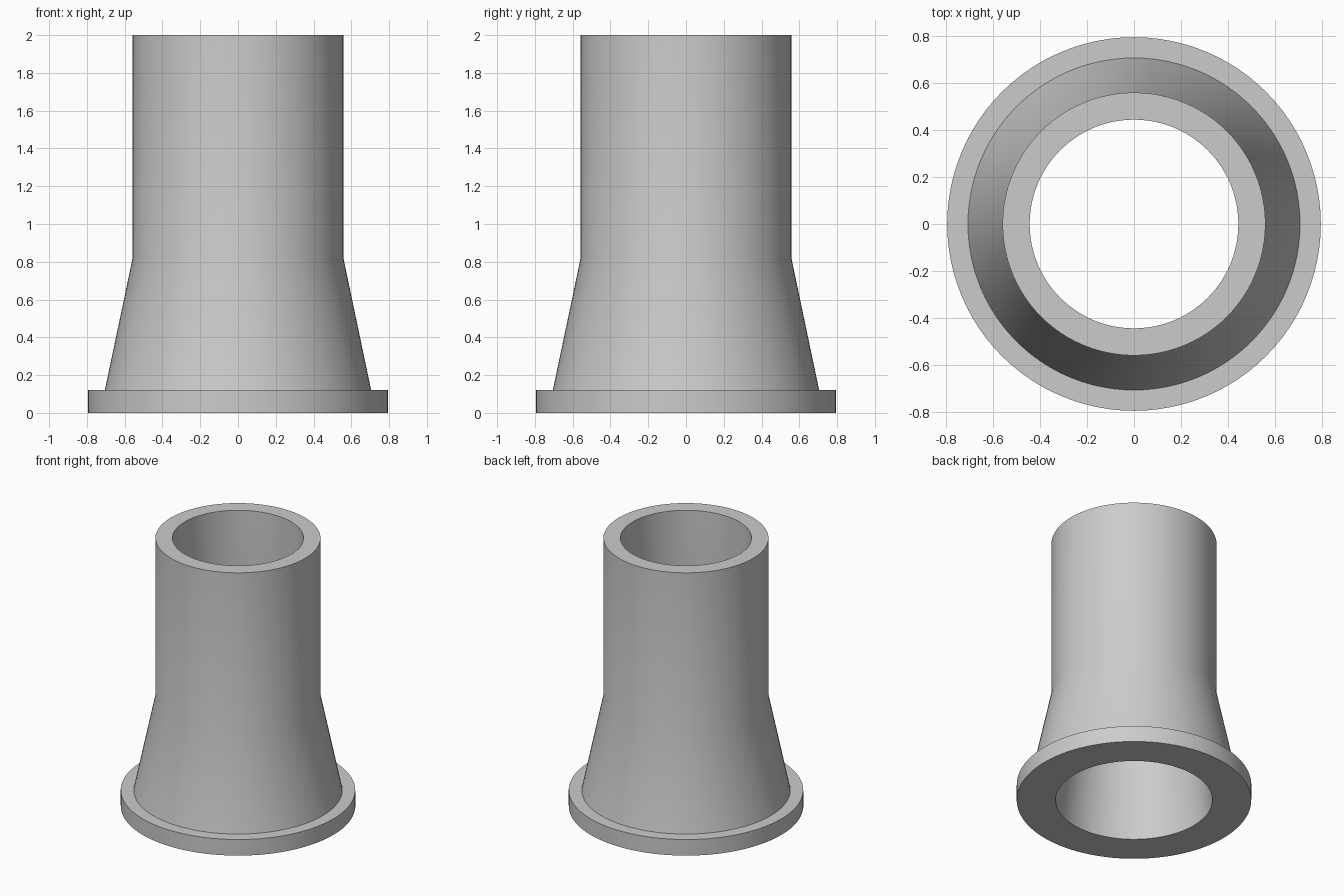
import bpy
import bmesh
import math

cube = bpy.data.objects.get("Cube")
if cube:
    bpy.data.objects.remove(cube, do_unlink=True)

SEGMENTS = 96

# Plain grey material
grey = bpy.data.materials.new("plain_grey")
grey.use_nodes = True
colour = (0.6, 0.6, 0.6, 1)
grey.diffuse_color = colour
grey.node_tree.nodes["Principled BSDF"].inputs["Base Color"].default_value = colour


def revolve(name, profile, material):
    """Turn a closed (radius, height) profile around the z axis."""
    bm = bmesh.new()
    verts = [bm.verts.new((r, 0, z)) for r, z in profile]
    edges = [bm.edges.new((v, verts[i - 1])) for i, v in enumerate(verts)]
    bmesh.ops.spin(bm, geom=verts + edges, cent=(0, 0, 0), axis=(0, 0, 1),
                   angle=math.tau, steps=SEGMENTS, use_merge=True)
    bmesh.ops.remove_doubles(bm, verts=bm.verts, dist=0.0001)
    bmesh.ops.recalc_face_normals(bm, faces=bm.faces)
    mesh = bpy.data.meshes.new(name)
    bm.to_mesh(mesh)
    bm.free()
    mesh.materials.append(material)
    obj = bpy.data.objects.new(name, mesh)
    bpy.context.collection.objects.link(obj)
    bpy.ops.object.select_all(action="DESELECT")
    obj.select_set(True)
    bpy.context.view_layer.objects.active = obj
    bpy.ops.object.shade_smooth_by_angle(angle=math.radians(30))
    return obj


# Flange, tapered neck and straight pipe, with a bore widening to the base
revolve("flanged_pipe", [
    (0.53, 0), (0.793, 0), (0.793, 0.12),      # flange
    (0.705, 0.12), (0.558, 0.82),              # outer taper
    (0.558, 2), (0.443, 2),                    # pipe and rim
    (0.443, 0.82),                             # start of bore taper
], grey)
